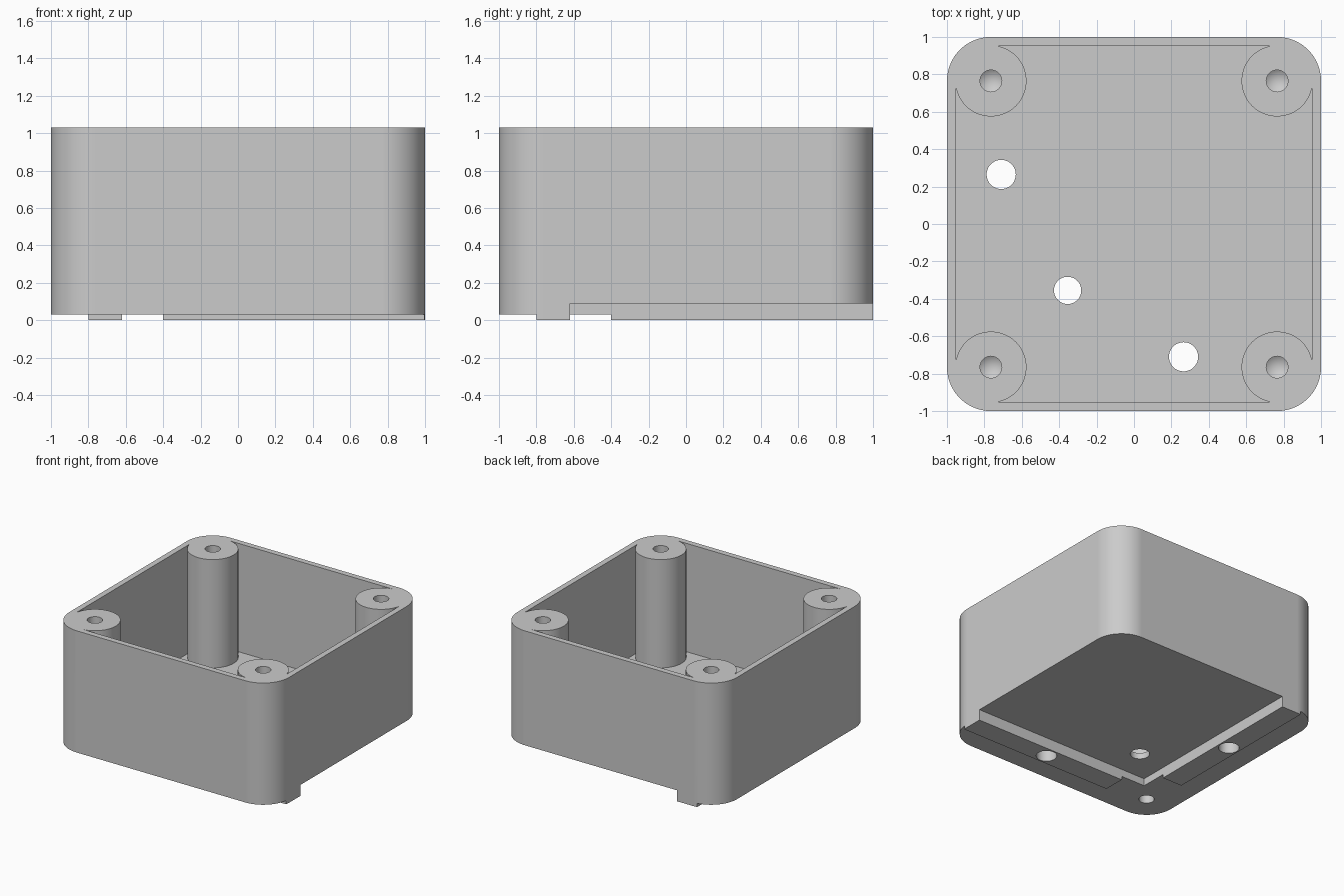
import bpy
import bmesh
from math import asin, cos, pi, sin, sqrt

cube = bpy.data.objects.get("Cube")
if cube:
    bpy.data.objects.remove(cube, do_unlink=True)

TOP = 1.03          # rim height
STEP = 0.03         # underside height
RECESS = 0.09       # height of the recessed underside
FLOOR = 0.14        # inside floor height
CORNER = 0.765      # post and corner centre
OUTER_R = 0.235
POST_R = 0.19
INNER = 0.953       # inside wall distance

grey = bpy.data.materials.new("plain grey")
grey.use_nodes = True
grey.diffuse_color = (0.6, 0.6, 0.6, 1)
grey.node_tree.nodes["Principled BSDF"].inputs["Base Color"].default_value = (0.6, 0.6, 0.6, 1)


def prism(name, outline, z0, z1, tip=0):
    """Extrude an outline upward; a tip turns the lower end into a cone."""
    bm = bmesh.new()
    base = bm.faces.new([bm.verts.new((x, y, z0)) for x, y in outline])
    side = bmesh.ops.extrude_face_region(bm, geom=[base], use_keep_orig=True)["geom"]
    for v in side:
        if isinstance(v, bmesh.types.BMVert):
            v.co.z = z1
    if tip:
        centre = bmesh.ops.poke(bm, faces=[base])["verts"][0]
        centre.co.z -= tip
    bmesh.ops.recalc_face_normals(bm, faces=bm.faces)
    mesh = bpy.data.meshes.new(name)
    bm.to_mesh(mesh)
    bm.free()
    mesh.materials.append(grey)
    ob = bpy.data.objects.new(name, mesh)
    bpy.context.collection.objects.link(ob)
    return ob


def arc(cx, cy, r, start, end, n):
    angles = [start + (end - start) * i / n for i in range(n + 1)]
    return [(cx + r * cos(a), cy + r * sin(a)) for a in angles]


def circle(x, y, r):
    return arc(x, y, r, 0, 2 * pi, 40)[:-1]


def rect(x0, y0, x1, y1):
    return [(x0, y0), (x1, y0), (x1, y1), (x0, y1)]


def four_corners(points):
    """Repeat one corner of an outline by quarter turns."""
    outline = []
    for _ in range(4):
        outline += points
        points = [(-y, x) for x, y in points]
    return outline


def cut(target, cutter):
    cutter.hide_render = True
    mod = target.modifiers.new("cut", "BOOLEAN")
    mod.operation = "DIFFERENCE"
    mod.solver = "EXACT"
    mod.object = cutter
    bpy.context.view_layer.objects.active = target
    bpy.ops.object.modifier_apply(modifier=mod.name)
    bpy.data.objects.remove(cutter, do_unlink=True)


# Outer block with rounded upright corners
body = prism("box_body", four_corners(arc(CORNER, CORNER, OUTER_R, 0, pi / 2, 20)), 0, TOP)

# Cavity, leaving a round post in each corner
gap = INNER - CORNER
a = asin(sqrt(POST_R ** 2 - gap ** 2) / POST_R)
post_arc = arc(CORNER, CORNER, POST_R, -a, -1.5 * pi + a, 48)
cut(body, prism("cavity", four_corners(post_arc), FLOOR, TOP + 0.1))

# Underside: recess and the raised ground around the two ridges
cut(body, prism("recess", rect(-0.62, -0.62, 1.1, 1.1), -0.1, RECESS))
for area in (rect(-1.1, -1.1, 1.1, -0.8),
             rect(-1.1, -1.1, -0.8, 1.1),
             rect(-0.9, -0.9, -0.4, -0.4)):
    cut(body, prism("underside", area, -0.1, STEP))

# Blind screw holes in the posts
for x in (-CORNER, CORNER):
    for y in (-CORNER, CORNER):
        cut(body, prism("screw_hole", circle(x, y, 0.058), 0.6, TOP + 0.1, tip=0.04))

# Through holes in the floor, and a blind hole under one corner
for x, y, r in ((-0.71, 0.265, 0.078), (0.265, -0.71, 0.078), (-0.355, -0.355, 0.073)):
    cut(body, prism("floor_hole", circle(x, y, r), -0.1, FLOOR + 0.1))
cut(body, prism("corner_hole", circle(-CORNER, -CORNER, 0.058), -0.1, 0.25))

# Smooth round surfaces, crisp edges
bpy.ops.object.select_all(action="DESELECT")
body.select_set(True)
bpy.context.view_layer.objects.active = body
bpy.ops.object.shade_smooth_by_angle()
weighted = body.modifiers.new("weighted normals", "WEIGHTED_NORMAL")
weighted.keep_sharp = True
